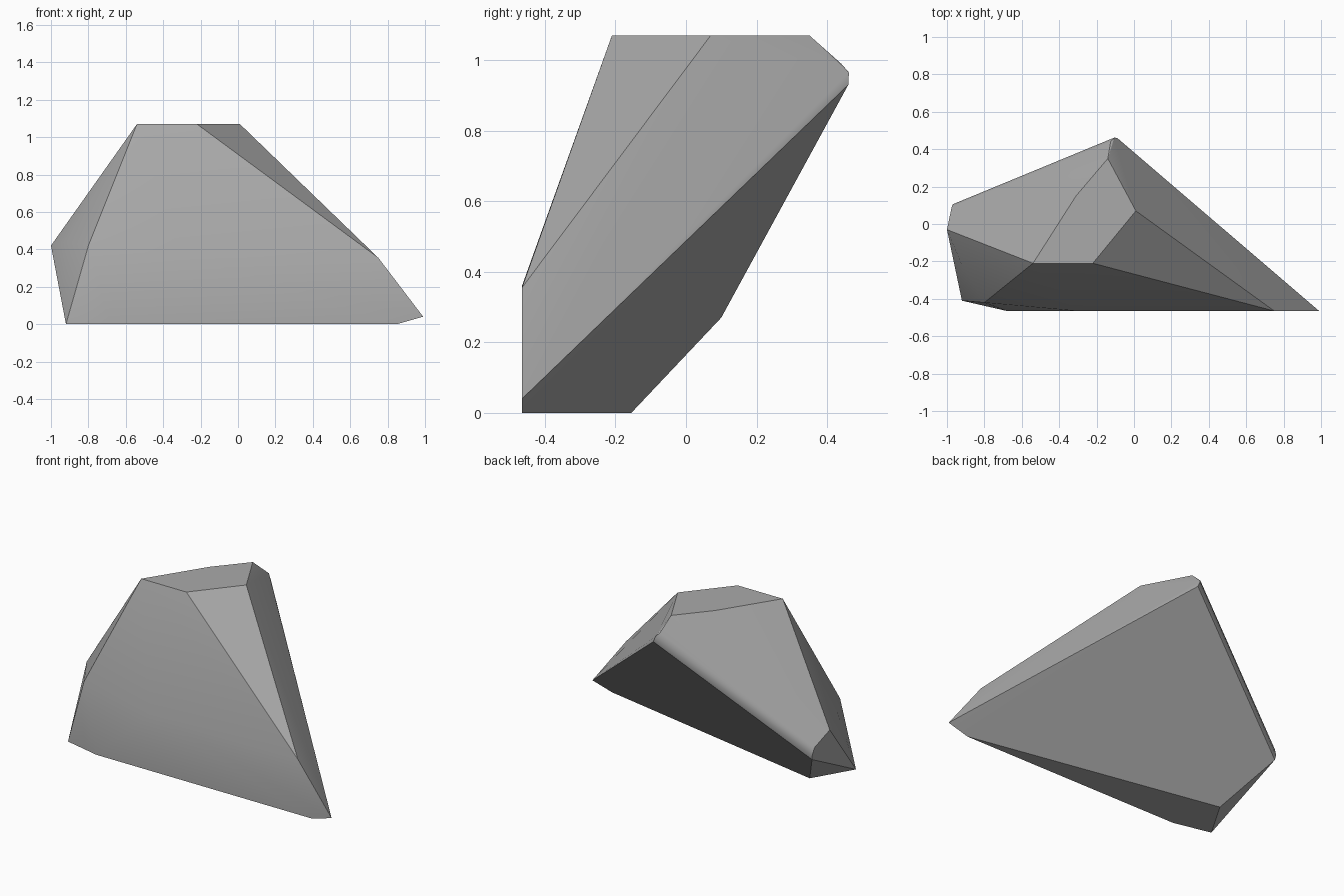
import bpy
import bmesh
import math

default_cube = bpy.data.objects.get("Cube")
if default_cube:
    bpy.data.objects.remove(default_cube, do_unlink=True)


def make_material(name, colour):
    material = bpy.data.materials.new(name)
    material.use_nodes = True
    material.diffuse_color = colour
    shader = next(n for n in material.node_tree.nodes if n.type == "BSDF_PRINCIPLED")
    shader.inputs["Base Color"].default_value = colour
    return material


def hull_object(name, corners, material):
    """Wrap the corner points in a convex faceted solid."""
    bm = bmesh.new()
    for corner in corners:
        bm.verts.new(corner)
    result = bmesh.ops.convex_hull(bm, input=bm.verts[:])
    loose = [v for v in bm.verts if not v.link_faces]
    bmesh.ops.delete(bm, geom=loose, context="VERTS")
    # Merge almost level triangles into broad facets
    bmesh.ops.dissolve_limit(bm, angle_limit=math.radians(1.5),
                             verts=bm.verts[:], edges=bm.edges[:])
    bmesh.ops.recalc_face_normals(bm, faces=bm.faces[:])
    mesh = bpy.data.meshes.new(name)
    bm.to_mesh(mesh)
    bm.free()
    mesh.materials.append(material)
    obj = bpy.data.objects.new(name, mesh)
    bpy.context.collection.objects.link(obj)
    return obj


TOP, FRONT, GROUND = 1.07, -.465, 0

# Flat top outline
crown = [(x, y, TOP) for x, y in
         ((-.54, -.21), (-.22, -.21), (.01, .07), (-.14, .35), (-.31, .15))]

# Upright front facet
front = [(x, FRONT, z) for x, z in
         ((.75, .355), (.99, .04), (.85, GROUND), (-.68, GROUND), (-.3, .36))]

# Rest of the small base
base = [(-.92, -.41, GROUND), (-.77, -.155, GROUND)]

# Chipped left flank
flank = [(-.8, -.42, .42), (-.92, -.22, .44), (-1, -.03, .42)]

# Worn, rounded rear ridge: a short arc at each end
ridge_high = [(-.125, .44, .99), (-.105, .462, .965), (-.09, .46, .93)]
ridge_low = [(-.975, .09, .345), (-.97, .105, .3), (-.965, .1, .27)]

stone = make_material("grey stone", (.4, .4, .4, 1))
rock = hull_object("rock", crown + front + base + flank + ridge_high + ridge_low, stone)

# Soft shading across shallow angles, crisp facet edges elsewhere
bpy.ops.object.select_all(action="DESELECT")
rock.select_set(True)
bpy.context.view_layer.objects.active = rock
bpy.ops.object.shade_smooth_by_angle(angle=math.radians(30))
weighting = rock.modifiers.new("facet shading", "WEIGHTED_NORMAL")
weighting.keep_sharp = True
